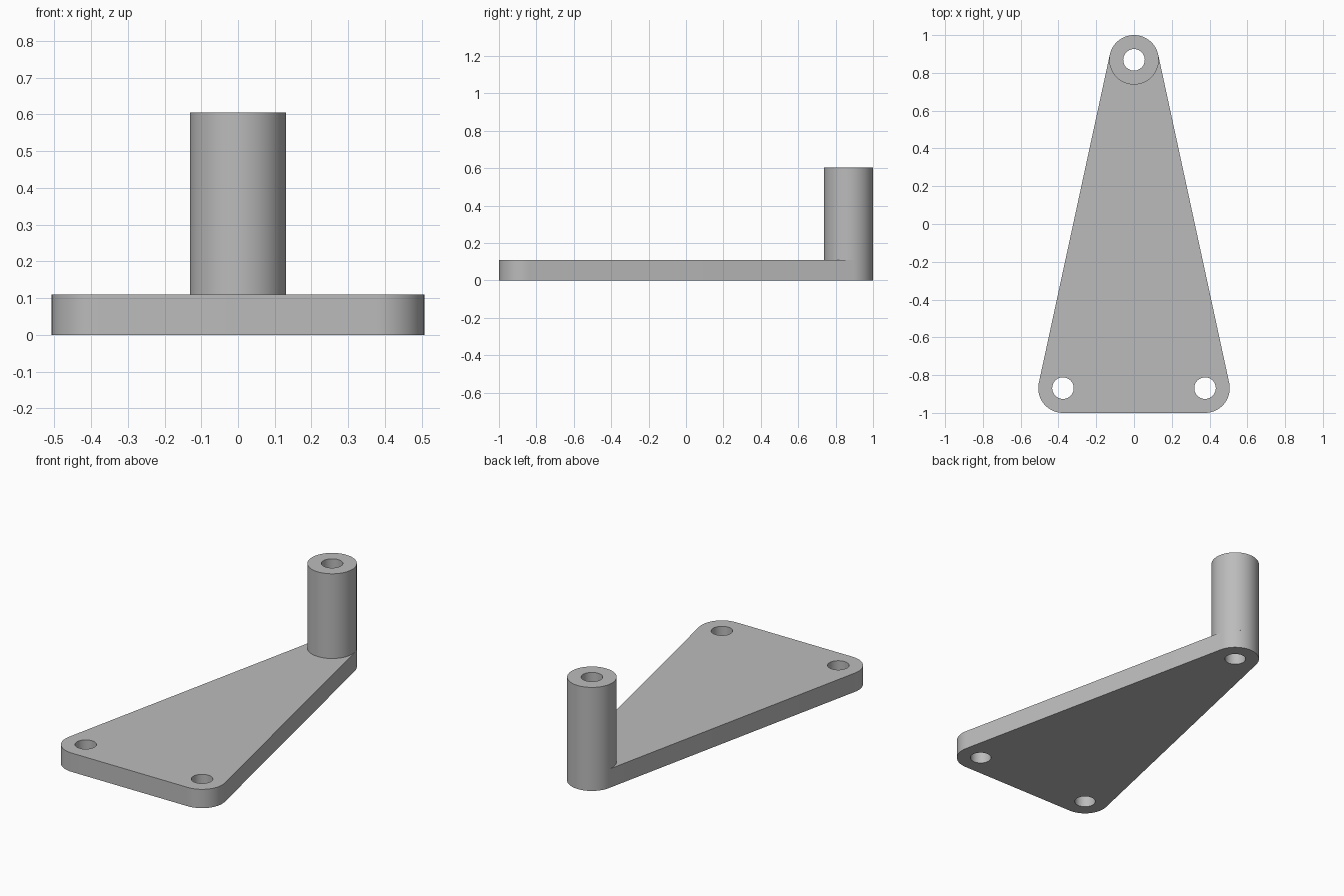
import bpy, bmesh
from math import sin, cos, pi, atan2

cube = bpy.data.objects.get("Cube")
if cube:
    bpy.data.objects.remove(cube)

ROUND = 0.131      # corner and post radius
BORE = 0.057       # hole radius
PLATE_TOP = 0.11
POST_TOP = 0.605
POST = (0, 0.869)
LEFT = (0.376, -0.869)
RIGHT = (-0.376, -0.869)

grey = bpy.data.materials.new("plain_grey")
grey.use_nodes = True
colour = (0.5, 0.5, 0.5, 1)
grey.diffuse_color = colour
grey.node_tree.nodes["Principled BSDF"].inputs["Base Color"].default_value = colour


def arc(centre, radius, start, end, steps):
    angles = [start + (end - start) * i / steps for i in range(steps + 1)]
    return [(centre[0] + radius * cos(a), centre[1] + radius * sin(a)) for a in angles]


def circle(centre, radius, steps=64):
    return arc(centre, radius, 0, 2 * pi, steps)[:-1]


def solid(name, loops, bottom, top):
    """Fill an outline with holes and extrude it upwards."""
    bm = bmesh.new()
    for loop in loops:
        verts = [bm.verts.new((x, y, bottom)) for x, y in loop]
        for i, v in enumerate(verts):
            bm.edges.new((verts[i - 1], v))
    bmesh.ops.triangle_fill(bm, edges=bm.edges[:], use_beauty=True)
    made = bmesh.ops.extrude_face_region(bm, geom=bm.faces[:], use_keep_orig=True)
    raised = [g for g in made["geom"] if isinstance(g, bmesh.types.BMVert)]
    bmesh.ops.translate(bm, verts=raised, vec=(0, 0, top - bottom))
    bmesh.ops.recalc_face_normals(bm, faces=bm.faces[:])
    mesh = bpy.data.meshes.new(name)
    bm.to_mesh(mesh)
    bm.free()
    mesh.materials.append(grey)
    obj = bpy.data.objects.new(name, mesh)
    bpy.context.collection.objects.link(obj)
    bpy.ops.object.select_all(action="DESELECT")
    obj.select_set(True)
    bpy.context.view_layer.objects.active = obj
    bpy.ops.object.shade_smooth_by_angle(angle=pi / 6)
    return obj


# Tapered plate: three rounded corners joined by tangent sides, three bores
tilt = atan2(LEFT[0], POST[1] - LEFT[1])
outline = (arc(LEFT, ROUND, -pi / 2, tilt, 20)
           + arc(POST, ROUND, tilt, pi - tilt, 32)
           + arc(RIGHT, ROUND, pi - tilt, 1.5 * pi, 20))
bores = [circle(c, BORE) for c in (LEFT, RIGHT, POST)]
solid("base_plate", [outline] + bores, 0, PLATE_TOP)

# Hollow post above the narrow end
solid("hollow_post", [circle(POST, ROUND), circle(POST, BORE)], PLATE_TOP, POST_TOP)
